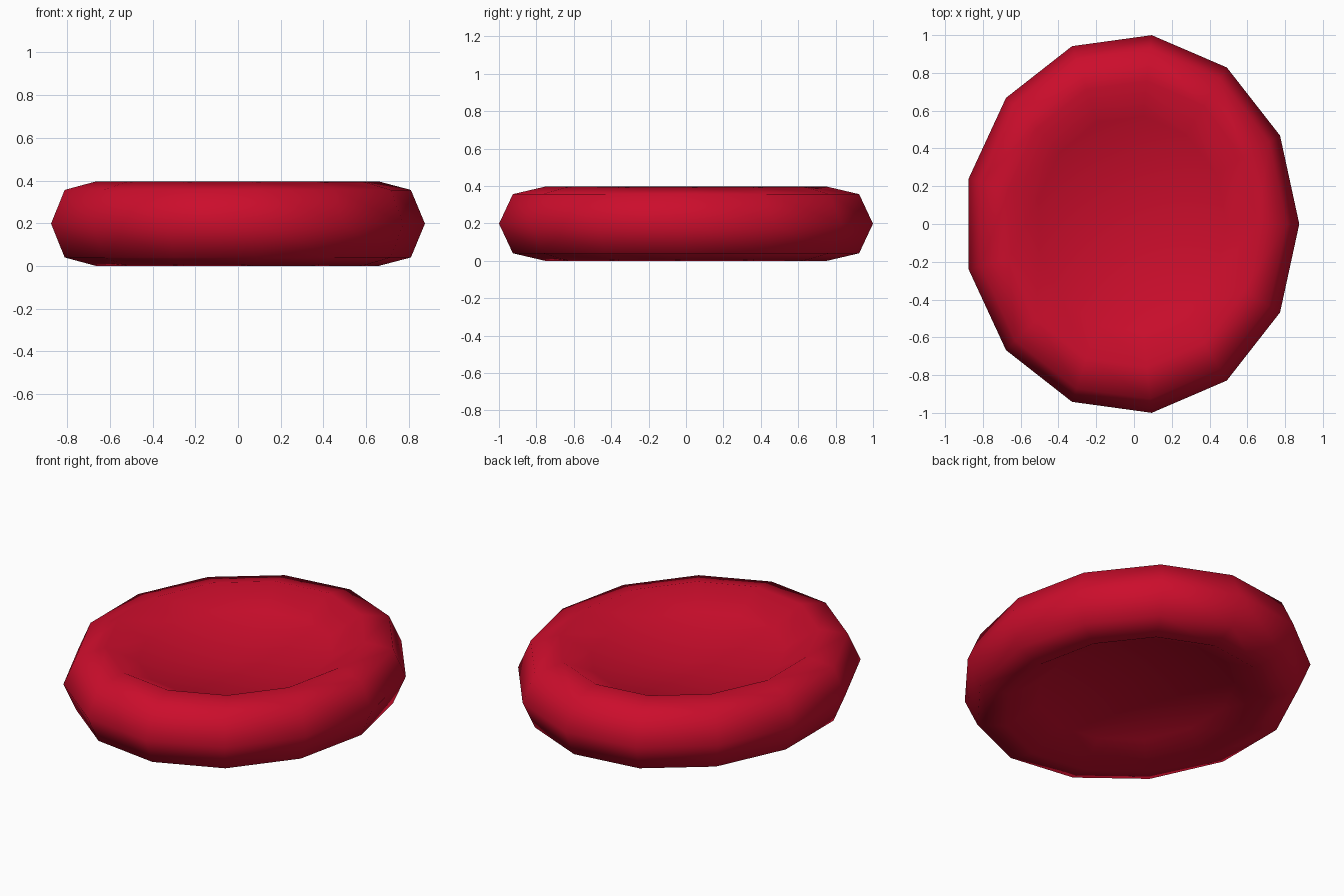
import bpy, bmesh, math

if "Cube" in bpy.data.objects:
    bpy.data.objects.remove(bpy.data.objects["Cube"])

SIDES = 13
RX, RY, MID = 0.888, 1.007, 0.198
# half profile: (radius factor, height above the middle plane)
PROFILE = [(0.57, 0.105), (0.755, 0.198), (0.926, 0.158), (1.0, 0.0)]
CENTRE_H = 0.05

bm = bmesh.new()


def ring(f, h):
    return [bm.verts.new((RX * f * math.cos(2 * math.pi * i / SIDES) - 0.013,
                          RY * f * math.sin(2 * math.pi * i / SIDES), MID + h))
            for i in range(SIDES)]


# stacked rings from the upper dimple round the rim to the lower dimple
full = PROFILE + [(f, -h) for f, h in reversed(PROFILE[:-1])]
rings = [ring(f, h) for f, h in full]
for a, b in zip(rings, rings[1:]):
    for i in range(SIDES):
        j = (i + 1) % SIDES
        bm.faces.new((a[i], b[i], b[j], a[j]))

# dimple floors
for r, h in ((rings[0], CENTRE_H), (rings[-1], -CENTRE_H)):
    c = bm.verts.new((-0.013, 0, MID + h))
    for i in range(SIDES):
        bm.faces.new((r[i], r[(i + 1) % SIDES], c))

bmesh.ops.recalc_face_normals(bm, faces=bm.faces)
mesh = bpy.data.meshes.new("cell_disc")
bm.to_mesh(mesh)
bm.free()
mesh.shade_smooth()
disc = bpy.data.objects.new("cell_disc", mesh)
bpy.context.collection.objects.link(disc)

# red surface
mat = bpy.data.materials.new("red")
mat.diffuse_color = (0.6, 0.004, 0.025, 1)
mat.use_nodes = True
mat.node_tree.nodes["Principled BSDF"].inputs["Base Color"].default_value = mat.diffuse_color
mesh.materials.append(mat)
